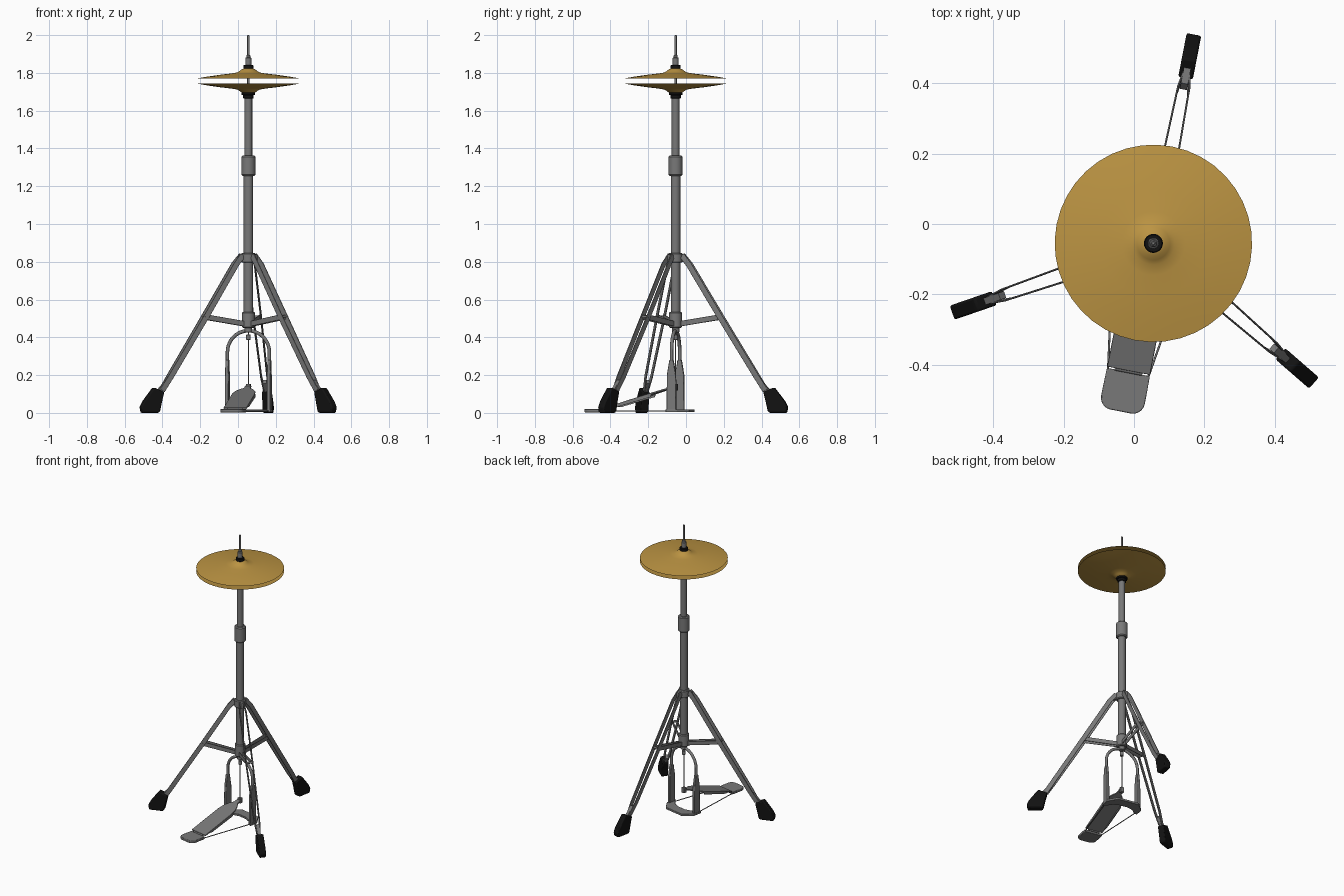
import bpy, bmesh, math
from mathutils import Matrix, Vector

if "Cube" in bpy.data.objects:
    bpy.data.objects.remove(bpy.data.objects["Cube"])

def mat(name, c):
    m = bpy.data.materials.new(name)
    m.diffuse_color = (*c, 1)
    m.use_nodes = True
    m.node_tree.nodes["Principled BSDF"].inputs["Base Color"].default_value = m.diffuse_color
    return m

STEEL = mat("steel grey", (0.19, 0.19, 0.19))
BRASS = mat("cymbal brass", (0.50, 0.295, 0.055))
RUBBER = mat("black rubber", (0.006, 0.006, 0.006))
AXIS = Matrix.Translation((0.055, -0.055, 0))

def place(deg):
    return AXIS @ Matrix.Rotation(math.radians(deg), 4, 'Z')

BASE = place(-11)          # local +y = rear leg, local -y = pedal

def finish(name, bm, m, xf=BASE, bevel=0, smooth=True):
    bmesh.ops.recalc_face_normals(bm, faces=bm.faces)
    me = bpy.data.meshes.new(name)
    bm.to_mesh(me)
    bm.free()
    ob = bpy.data.objects.new(name, me)
    bpy.context.collection.objects.link(ob)
    ob.matrix_world = xf
    me.materials.append(m)
    if bevel:
        b = ob.modifiers.new("bevel", 'BEVEL')
        b.width, b.segments = bevel, 2
    if smooth:
        bpy.ops.object.select_all(action='DESELECT')
        ob.select_set(True)
        bpy.context.view_layer.objects.active = ob
        bpy.ops.object.shade_smooth_by_angle(angle=math.radians(35))
    return ob

def lathe(name, prof, m, n=32):
    """Revolve (radius, z) points about the stand axis, ends at radius 0."""
    bm = bmesh.new()
    vs = [bm.verts.new((r, 0, z)) for r, z in prof]
    es = [bm.edges.new(p) for p in zip(vs, vs[1:])]
    bmesh.ops.spin(bm, geom=vs + es, cent=(0, 0, 0), axis=(0, 0, 1),
                   angle=2 * math.pi, steps=n)
    bmesh.ops.remove_doubles(bm, verts=bm.verts, dist=1e-5)
    return finish(name, bm, m)

def cyl(name, r, z0, z1, m, n=24, ch=0.003):
    ch = min(ch, r * 0.5)
    return lathe(name, [(0, z0), (r - ch, z0), (r, z0 + ch), (r, z1 - ch),
                        (r - ch, z1), (0, z1)], m, n)

def prism(name, pts, vec, m, xf=BASE, bevel=0):
    """Extrude a planar outline of 3D points along vec."""
    bm = bmesh.new()
    f = bm.faces.new([bm.verts.new(p) for p in pts])
    g = bmesh.ops.extrude_face_region(bm, geom=[f])
    bmesh.ops.translate(bm, vec=vec,
                        verts=[v for v in g['geom'] if isinstance(v, bmesh.types.BMVert)])
    return finish(name, bm, m, xf, bevel)

def strip(name, pts, width, thick, m, xf):
    """Flat bar through (side, radius, z) points, wide in the radial plane."""
    bm, rings = bmesh.new(), []
    for i, p in enumerate(pts):
        a, b = pts[max(i - 1, 0)], pts[min(i + 1, len(pts) - 1)]
        d = Vector((0, b[1] - a[1], b[2] - a[2])).normalized()
        nrm = Vector((0, -d.z, d.y)) * width / 2
        sx = Vector((thick / 2, 0, 0))
        p = Vector(p)
        rings.append([bm.verts.new(q) for q in
                      (p + nrm + sx, p - nrm + sx, p - nrm - sx, p + nrm - sx)])
    for a, b in zip(rings, rings[1:]):
        for k in range(4):
            bm.faces.new((a[k], a[(k + 1) % 4], b[(k + 1) % 4], b[k]))
    bm.faces.new(rings[0])
    bm.faces.new(rings[-1])
    return finish(name, bm, m, xf, 0.0015)

def tube(name, pts, r, m, xf=BASE):
    cu = bpy.data.curves.new(name, 'CURVE')
    cu.dimensions, cu.bevel_depth, cu.bevel_resolution = '3D', r, 3
    cu.use_fill_caps = True
    s = cu.splines.new('POLY')
    s.points.add(len(pts) - 1)
    for q, p in zip(s.points, pts):
        q.co = (*p, 1)
    cu.materials.append(m)
    ob = bpy.data.objects.new(name, cu)
    bpy.context.collection.objects.link(ob)
    ob.matrix_world = xf
    return ob

# central column
cyl("lower_tube", 0.025, 0.45, 1.27, STEEL)
cyl("upper_tube", 0.0205, 1.27, 1.675, STEEL)
cyl("height_collar", 0.037, 1.255, 1.362, STEEL, ch=0.006)
cyl("leg_collar", 0.037, 0.795, 0.847, STEEL, ch=0.005)
cyl("brace_collar", 0.034, 0.45, 0.535, STEEL, ch=0.005)
cyl("arch_socket", 0.02, 0.425, 0.455, STEEL)
cyl("top_rod", 0.0065, 1.66, 2.0, STEEL, 12)
cyl("pull_rod", 0.003, 0.14, 0.43, STEEL, 10)
cyl("rod_joint", 0.012, 0.385, 0.415, STEEL, 12)

# cymbals: thin shell, mirrored about the gap
shell = [(0.28, 1.769), (0.22, 1.780), (0.15, 1.790), (0.09, 1.797), (0.06, 1.802),
         (0.047, 1.810), (0.035, 1.819), (0.02, 1.824), (0, 1.825)]
top = [(0, 1.821)] + [(r, z - 0.004) for r, z in shell[-2:0:-1]] + shell
lathe("top_cymbal", top, BRASS, 40)
lathe("bottom_cymbal", [(r, 3.514 - z) for r, z in top], BRASS, 40)

# felts, seat and clutch
cyl("top_felt", 0.027, 1.820, 1.842, RUBBER)
cyl("clutch", 0.016, 1.84, 1.882, STEEL, 16)
cyl("clutch_tip", 0.011, 1.88, 1.895, STEEL, 16)
cyl("bottom_felt", 0.036, 1.682, 1.697, RUBBER)
cyl("bottom_seat", 0.028, 1.664, 1.684, RUBBER)

# three legs with twin bars, braces and rubber feet
for i in range(3):
    xf = place(-11 + 120 * i)
    for s in (-1, 1):
        strip("leg_bar", [(s * .012, .035, .835), (s * .020, .075, .785), (s * .021, .245, .505),
                          (s * .0165, .44, .19), (s * .009, .485, .118)], 0.03, 0.005, STEEL, xf)
        strip("brace_bar", [(s * .012, .025, .472), (s * .016, .245, .508)],
              0.028, 0.004, STEEL, xf)
    tube("leg_rivet", [(-.024, .243, .508), (.024, .243, .508)], 0.007, STEEL, xf)
    prism("collar_lug", [(-.009, .02, .80), (-.009, .055, .80), (-.009, .055, .838),
                         (-.009, .02, .842)], (.018, 0, 0), STEEL, xf)
    prism("foot_clamp", [(-.010, .445, .155), (-.010, .462, .175), (-.010, .51, .12),
                         (-.010, .49, .10)], (.020, 0, 0), STEEL, xf)
    prism("rubber_foot", [(-.021, .500, .008), (-.021, .510, 0), (-.021, .598, 0),
                          (-.021, .605, .03), (-.021, .590, .06), (-.021, .532, .135),
                          (-.021, .476, .110), (-.021, .486, .07)],
          (.042, 0, 0), RUBBER, xf, 0.006)

# arched frame over the pedal
R = 0.113
arc = [(R * math.cos(math.pi * t / 20), 0, 0.322 + R * math.sin(math.pi * t / 20))
       for t in range(21)]
tube("frame_arch", [(R, 0, .2)] + arc + [(-R, 0, .2)], 0.0095, STEEL)
for s in (-1, 1):
    prism("frame_column", [(s * .113 - .009, y, z) for y, z in
                           ((-.026, .005), (.026, .005), (.024, .20), (.011, .28),
                            (-.011, .28), (-.024, .20))], (.018, 0, 0), STEEL, BASE, 0.003)
    tube("heel_wire", [(s * .05, -.43, .010), (s * .112, -.015, .010)], 0.003, STEEL)

# base plate, concave towards the pedal
half = [(.03, .022), (.07, .008), (.10, -.022), (.125, -.030), (.125, .03), (.075, .088)]
prism("base_plate", [(x, y, .004) for x, y in half]
      + [(-x, y, .004) for x, y in reversed(half)], (0, 0, .014), STEEL, BASE, 0.002)

# heel plate with rounded end
heel = [(.062, -.372), (.063, -.43)] + [
    (.03 + .033 * math.cos(a), -.452 - .034 * math.sin(a))
    for a in (math.pi / 2 * k / 5 for k in range(6))]
prism("heel_plate", [(x, y, .003) for x, y in heel]
      + [(-x, y, .003) for x, y in reversed(heel)], (0, 0, .017), STEEL, BASE, 0.003)
tube("pedal_hinge", [(-.04, -.369, .020), (.04, -.369, .020)], 0.006, STEEL)

# tilted footboard tapering to the pull rod, with side rims underneath
tilt = BASE @ Matrix.Translation((0, -.366, .02)) @ Matrix.Rotation(math.radians(17.5), 4, 'X')
board = [(.062, 0), (.062, .24), (.056, .285), (.036, .325), (.018, .345), (.016, .385)]
prism("footboard", [(x, y, 0) for x, y in board]
      + [(-x, y, 0) for x, y in reversed(board)], (0, 0, .009), STEEL, tilt, 0.002)
for s in (-1, 1):
    prism("footboard_rim", [(s * .059 - .003, y, z) for y, z in
                            ((.03, .002), (.26, .002), (.25, -.012), (.06, -.008))],
          (.006, 0, 0), STEEL, tilt)
prism("toe_block", [(-.012, -.012, .118), (.012, -.012, .118), (.012, .010, .118),
                    (-.012, .010, .118)], (0, 0, .036), STEEL, BASE, 0.002)
